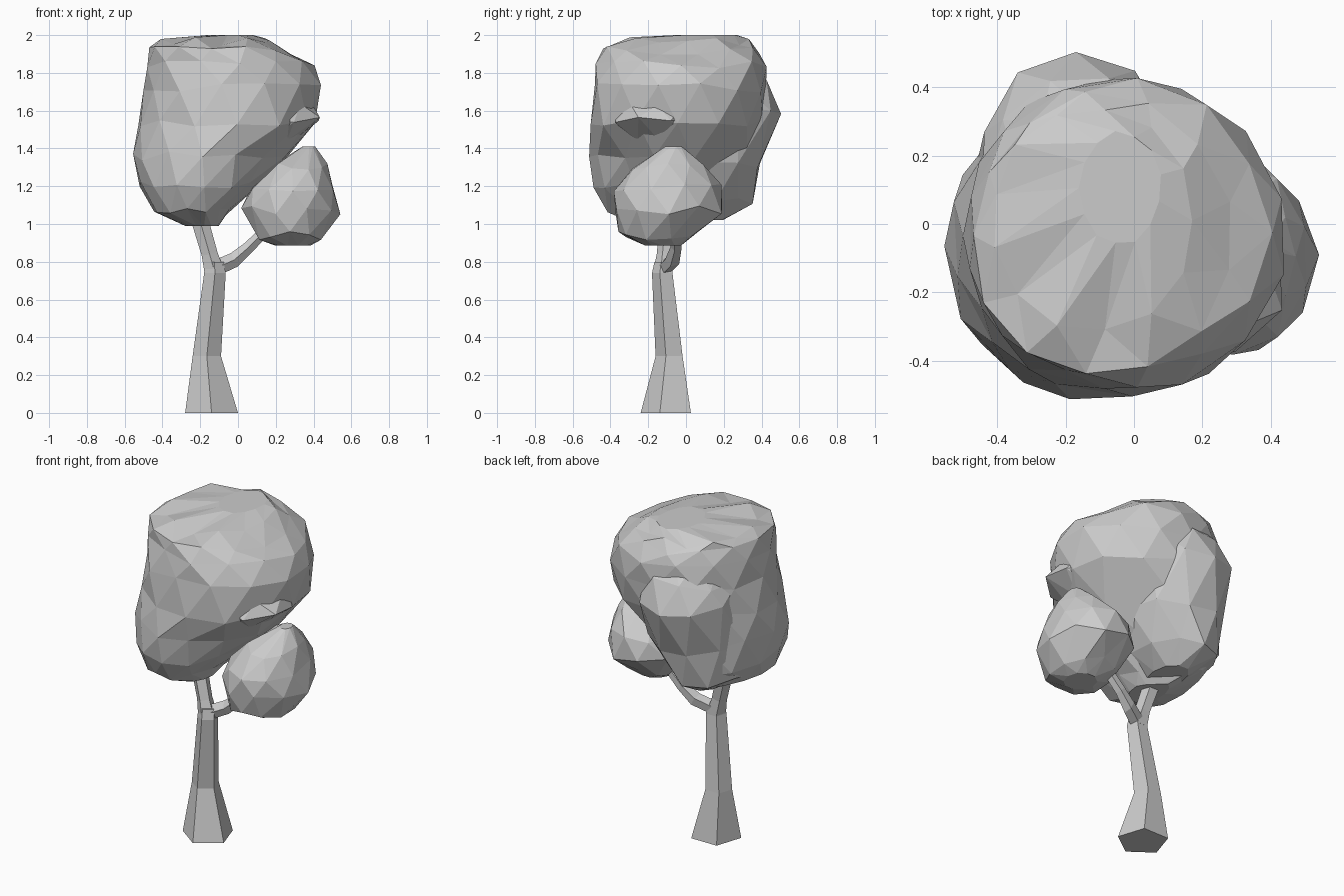
import bpy, bmesh, math, random
from mathutils import Vector

if "Cube" in bpy.data.objects:
    bpy.data.objects.remove(bpy.data.objects["Cube"])


def finish(name, bm):
    bmesh.ops.recalc_face_normals(bm, faces=bm.faces)
    me = bpy.data.meshes.new(name)
    bm.to_mesh(me)
    bm.free()
    ob = bpy.data.objects.new(name, me)
    bpy.context.collection.objects.link(ob)
    return ob


def limb(name, path, sides=5):
    """Pentagonal tube; path = (x, y, z, radius, tilt about y)."""
    bm = bmesh.new()
    rings = []
    for x, y, z, r, tilt in path:
        ring = []
        for i in range(sides):
            a = math.tau * i / sides - math.pi / 2
            dx = r * math.cos(a)
            ring.append(bm.verts.new((x + dx * math.cos(tilt), y + r * math.sin(a),
                                      z - dx * math.sin(tilt))))
        rings.append(ring)
    for lo, hi in zip(rings, rings[1:]):
        for i in range(sides):
            j = (i + 1) % sides
            bm.faces.new((lo[i], lo[j], hi[j], hi[i]))
    bm.faces.new(rings[0])
    bm.faces.new(rings[-1])
    return finish(name, bm)


def clip(p, direction, limit):
    """Pull a point back to a slanted plane facing the given diagonal."""
    d = Vector(direction).normalized()
    return p - d * max(0, p.dot(d) - limit)


def foliage(name, levels, sides, jitter, seed, shape=None):
    """Faceted leaf mass; levels = (z, xmin, xmax, ymin, ymax)."""
    rnd = random.Random(seed)
    bm = bmesh.new()
    rings = []
    for k, (z, x0, x1, y0, y1) in enumerate(levels):
        ring = []
        for i in range(sides):
            a = math.tau * (i + 0.5 * (k % 2)) / sides
            s = 1.0 + rnd.uniform(-jitter, jitter * 0.8)
            p = Vector(((x0 + x1) / 2 + s * (x1 - x0) / 2 * math.cos(a),
                        (y0 + y1) / 2 + s * (y1 - y0) / 2 * math.sin(a),
                        z + (rnd.uniform(-0.025, 0.025) if 0 < k < len(levels) - 1 else 0)))
            p.z = min(p.z, 2.0)
            ring.append(bm.verts.new(shape(p) if shape else p))
        rings.append(ring)
    for k, (lo, hi) in enumerate(zip(rings, rings[1:])):
        for i in range(sides):
            j = (i + 1) % sides
            if k % 2 == 0:
                bm.faces.new((lo[i], lo[j], hi[i]))
                bm.faces.new((lo[j], hi[j], hi[i]))
            else:
                bm.faces.new((lo[i], lo[j], hi[j]))
                bm.faces.new((lo[i], hi[j], hi[i]))
    bm.faces.new(rings[0])
    bm.faces.new(rings[-1])
    return finish(name, bm)


def crown_shape(p):
    # undercut towards the back right, hollow at the lower front right
    p = clip(p, (1, 1, 0), -0.12 + 0.95 * (p.z - 1.0))
    return clip(p, (1, -1, 0), 0.32) if p.z < 1.46 else p


# Trunk and the two forked branches
limb("trunk", [(-0.14, -0.093, 0, 0.147, 0), (-0.165, -0.082, 0.3, 0.079, 0),
               (-0.122, -0.12, 0.74, 0.06, 0), (-0.125, -0.115, 0.8, 0.052, 0)])
limb("left_branch", [(-0.122, -0.118, 0.74, 0.058, 0), (-0.15, -0.11, 0.84, 0.045, -0.2),
                     (-0.205, -0.09, 1.03, 0.048, -0.3)])
limb("right_branch", [(-0.11, -0.11, 0.77, 0.045, 0.9), (-0.02, -0.07, 0.81, 0.042, 1.1),
                      (0.06, -0.05, 0.88, 0.032, 0.8), (0.15, -0.05, 0.97, 0.03, 0.8)])

# Main crown
crown = foliage("main_crown", [
    (0.99, -0.28, -0.10, -0.25, 0.05),
    (1.06, -0.45, -0.04, -0.43, 0.22),
    (1.20, -0.53, 0.10, -0.50, 0.34),
    (1.36, -0.545, 0.27, -0.51, 0.38),
    (1.54, -0.545, 0.42, -0.51, 0.42),
    (1.72, -0.51, 0.45, -0.50, 0.43),
    (1.84, -0.49, 0.40, -0.47, 0.42),
    (1.92, -0.48, 0.29, -0.45, 0.38),
    (1.965, -0.42, 0.18, -0.32, 0.34),
    (2.00, -0.16, 0.08, -0.06, 0.27)], 13, 0.035, 4, crown_shape)

# Masses that swell out of the crown
back = foliage("back_left_mass", [
    (1.02, -0.30, -0.10, -0.10, 0.20),
    (1.12, -0.46, 0.02, -0.22, 0.36),
    (1.32, -0.48, 0.12, -0.22, 0.40),
    (1.60, -0.46, 0.12, -0.18, 0.51),
    (1.74, -0.44, 0.12, -0.20, 0.44),
    (1.86, -0.36, 0.06, -0.15, 0.34)], 10, 0.03, 8,
    lambda p: clip(p, (1, 1, 0), 0.02 + 0.75 * (p.z - 1.0)))
right = foliage("right_mass", [
    (1.44, 0.00, 0.30, -0.30, 0.02),
    (1.56, -0.05, 0.45, -0.39, 0.06),
    (1.65, -0.05, 0.40, -0.36, 0.06),
    (1.75, 0.00, 0.36, -0.30, 0.04)], 8, 0.03, 3)

# Merge the masses into one crown skin
bpy.context.view_layer.objects.active = crown
for part in (back, right):
    mod = crown.modifiers.new("merge", 'BOOLEAN')
    mod.operation, mod.solver, mod.object = 'UNION', 'EXACT', part
    bpy.ops.object.modifier_apply(modifier=mod.name)
    bpy.data.objects.remove(part)

# Small leaf mass on the right branch
foliage("small_crown", [
    (0.885, 0.20, 0.38, -0.22, -0.02),
    (0.94, 0.10, 0.45, -0.36, 0.07),
    (1.07, 0.02, 0.545, -0.38, 0.20),
    (1.19, 0.07, 0.51, -0.38, 0.19),
    (1.31, 0.19, 0.47, -0.29, 0.10),
    (1.41, 0.34, 0.41, -0.11, -0.02)], 10, 0.03, 2,
    lambda p: clip(p, (1, 1, 0), 0.39))
